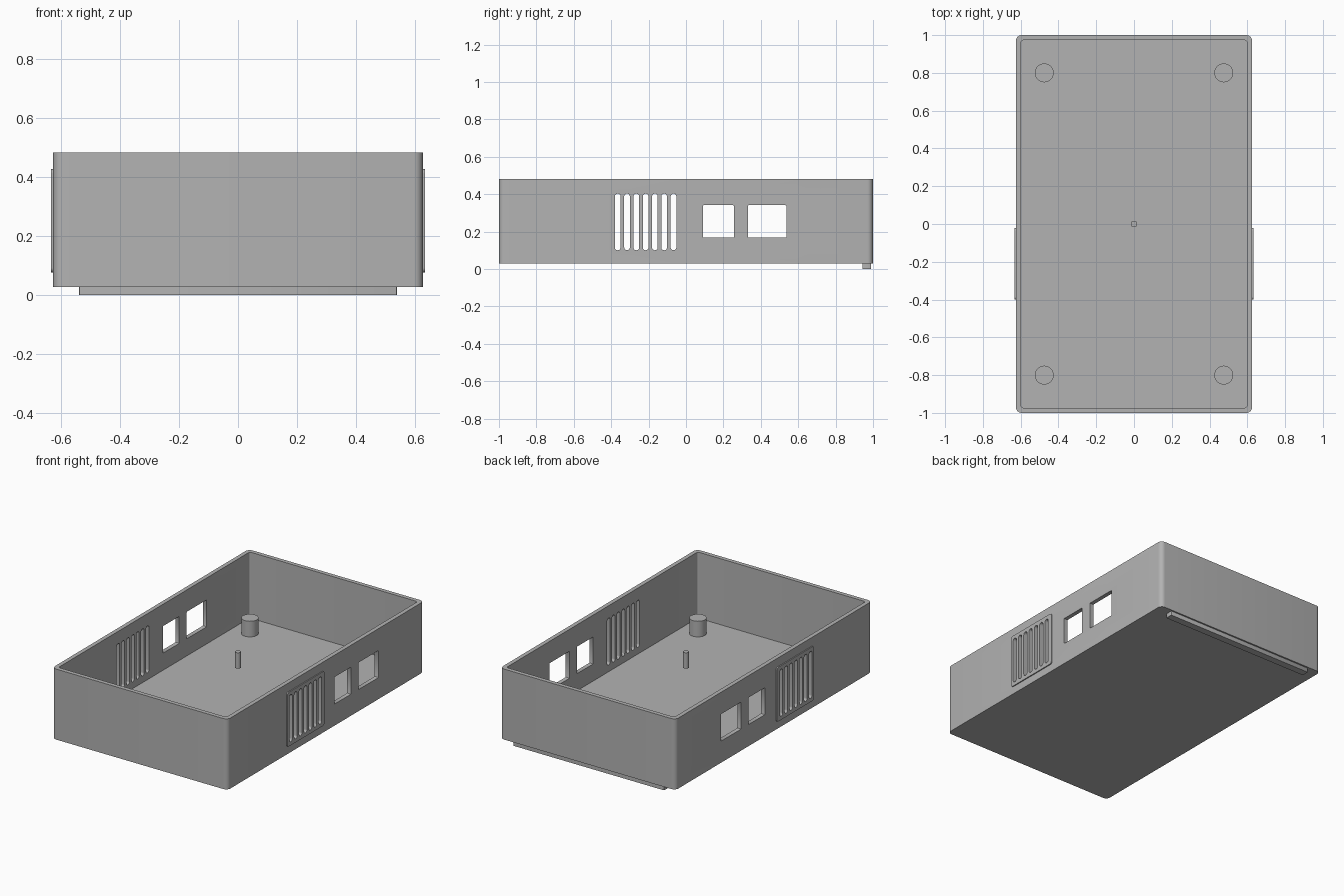
import bpy
import bmesh
from math import cos, sin, pi

cube = bpy.data.objects.get("Cube")
if cube:
    bpy.data.objects.remove(cube, do_unlink=True)

grey = bpy.data.materials.new("light_grey_plastic")
grey.use_nodes = True
grey.diffuse_color = (0.45, 0.45, 0.45, 1)
for node in grey.node_tree.nodes:
    if node.type == 'BSDF_PRINCIPLED':
        node.inputs["Base Color"].default_value = grey.diffuse_color


def add_prism(bm, axis, u, v, w, radius, steps=6):
    """Rounded rectangle over ranges u and v, extruded over range w along axis."""
    ring = []
    corners = [(u[1], v[1], -1, -1), (u[0], v[1], 1, -1),
               (u[0], v[0], 1, 1), (u[1], v[0], -1, 1)]
    for k, (cu, cv, su, sv) in enumerate(corners):
        for i in range(steps + 1):
            a = (k + i / steps) * pi / 2
            ring.append((cu + su * radius + radius * cos(a),
                         cv + sv * radius + radius * sin(a)))

    def place(p, h):
        return (p[0], p[1], h) if axis == 'z' else (h, p[0], p[1])

    low = [bm.verts.new(place(p, w[0])) for p in ring]
    high = [bm.verts.new(place(p, w[1])) for p in ring]
    bm.faces.new(low[::-1])
    bm.faces.new(high)
    for i in range(len(ring)):
        j = (i + 1) % len(ring)
        bm.faces.new((low[i], low[j], high[j], high[i]))
    # Fully round ends make coincident points
    bmesh.ops.remove_doubles(bm, verts=low + high, dist=1e-6)


def make(name, prisms):
    bm = bmesh.new()
    for p in prisms:
        add_prism(bm, *p)
    mesh = bpy.data.meshes.new(name)
    bm.to_mesh(mesh)
    bm.free()
    mesh.materials.append(grey)
    obj = bpy.data.objects.new(name, mesh)
    bpy.context.collection.objects.link(obj)
    return obj


def cut(obj, cutters):
    for c in cutters:
        mod = obj.modifiers.new("cut", 'BOOLEAN')
        mod.operation = 'DIFFERENCE'
        mod.solver = 'EXACT'
        mod.object = c
    graph = bpy.context.evaluated_depsgraph_get()
    mesh = bpy.data.meshes.new_from_object(obj.evaluated_get(graph))
    obj.modifiers.clear()
    obj.data = mesh


def smooth(obj):
    bpy.ops.object.select_all(action='DESELECT')
    obj.select_set(True)
    bpy.context.view_layer.objects.active = obj
    bpy.ops.object.shade_smooth_by_angle()


def cylinder(name, x, y, r, z):
    return make(name, [('z', (x - r, x + r), (y - r, y + r), z, r, 8)])


# Cutters: cavity, vent slots and port windows through both side walls
cavity = make("cavity_cutter",
              [('z', (-0.598, 0.598), (-0.973, 0.973), (0.057, 0.7), 0.012)])
through = (-0.8, 0.8)
slots = []
for i in range(7):
    y = -0.365 + 0.0497 * i
    slots.append(('x', (y - 0.015, y + 0.015), (0.1, 0.403), through, 0.015))
slot_cutter = make("slot_cutter", slots)
port_cutter = make("port_cutter", [
    ('x', ports, (0.167, 0.341), through, 0.004, 2)
    for ports in ((0.09, 0.256), (0.332, 0.536))])

# Open tray
tray = make("tray_shell",
            [('z', (-0.625, 0.625), (-1, 1), (0.028, 0.482), 0.03)])
cut(tray, [cavity, slot_cutter, port_cutter])
parts = [tray]

# Raised frames around the vents
for name, span in (("left_vent_frame", (0.624, 0.632)),
                   ("right_vent_frame", (-0.632, -0.624))):
    frame = make(name, [('x', (-0.4, -0.022), (0.077, 0.426), span, 0.015)])
    cut(frame, [slot_cutter])
    parts.append(frame)

# Corner posts
for sx, side in ((1, "left"), (-1, "right")):
    for sy, end in ((-1, "front"), (1, "back")):
        parts.append(cylinder(f"{end}_{side}_post", sx * 0.475, sy * 0.8,
                              0.05, (0.05, 0.158)))

# Centre pin, sitting clear of the floor
parts.append(cylinder("centre_pin", 0, 0, 0.017, (0.27, 0.372)))

# Rail under the back edge
parts.append(make("back_rail", [
    ('z', (-0.537, 0.537), (0.943, 0.99), (0, 0.035), 0.004, 2)]))

for part in parts:
    smooth(part)
for cutter in (cavity, slot_cutter, port_cutter):
    bpy.data.objects.remove(cutter, do_unlink=True)
